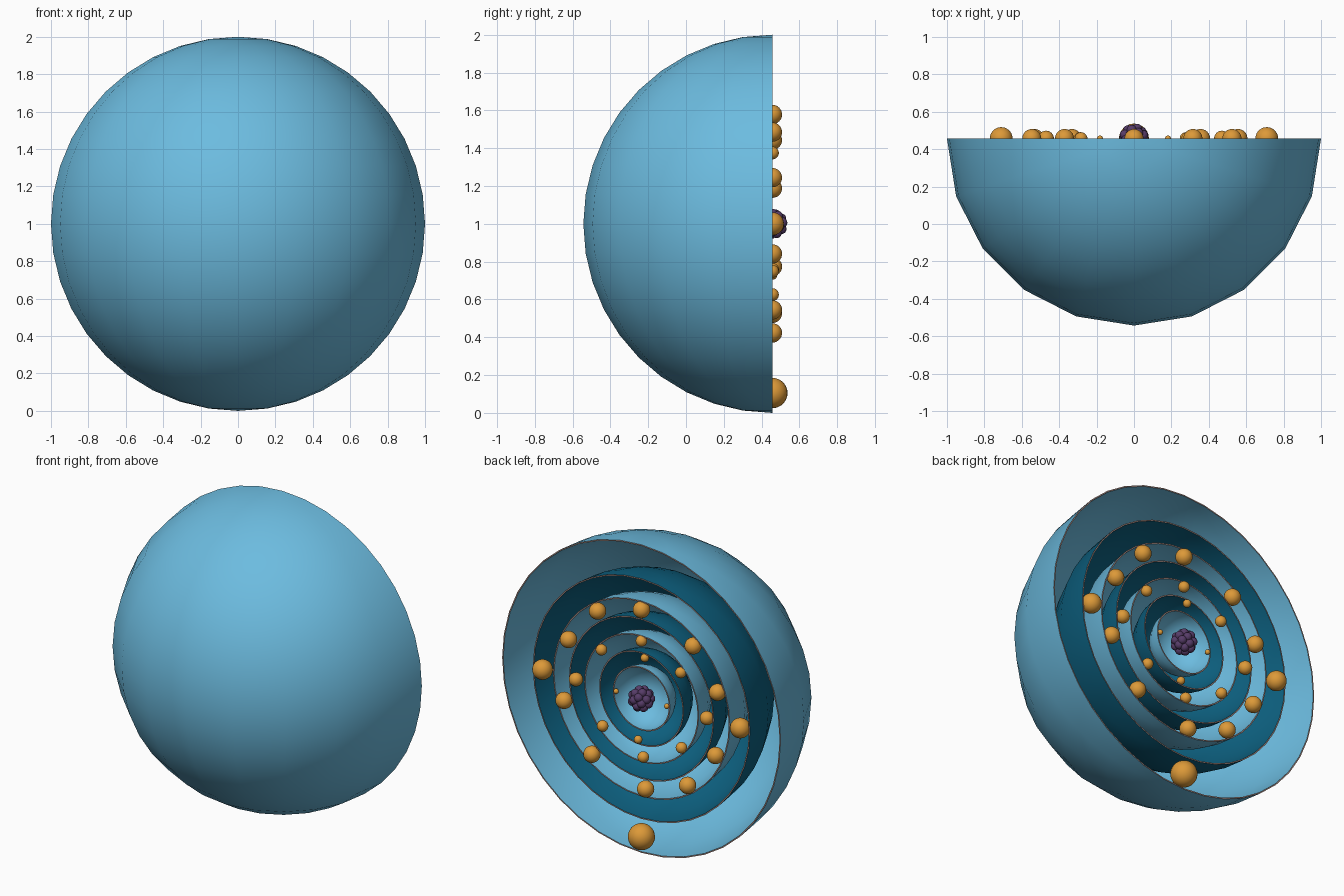
import bpy, bmesh, math
from mathutils import Vector, Matrix

if "Cube" in bpy.data.objects:
    bpy.data.objects.remove(bpy.data.objects["Cube"])

CENTRE = Vector((0, 0.457, 1.0))


def mat(name, col):
    m = bpy.data.materials.new(name)
    m.diffuse_color = (*col, 1)
    m.use_nodes = True
    m.node_tree.nodes["Principled BSDF"].inputs["Base Color"].default_value = m.diffuse_color
    return m


LIGHT = mat("light_blue", (0.15, 0.50, 0.74))
DARK = mat("deep_blue", (0.004, 0.12, 0.22))
RIM = mat("rim_grey_pink", (0.40, 0.27, 0.24))
ORANGE = mat("orange", (0.72, 0.32, 0.04))
PURPLE = mat("purple", (0.095, 0.045, 0.14))


def make(name, bm, mats):
    me = bpy.data.meshes.new(name)
    bm.to_mesh(me)
    bm.free()
    for m in mats:
        me.materials.append(m)
    ob = bpy.data.objects.new(name, me)
    ob.location = CENTRE
    bpy.context.collection.objects.link(ob)
    return ob


def half_shell(name, radius, colour, thick=0.008):
    """Half of a UV sphere, open towards +y, with a thin flat rim."""
    bm = bmesh.new()
    for r in (radius, radius - thick):
        made = bmesh.ops.create_uvsphere(bm, u_segments=20, v_segments=20, radius=r)
        if r < radius:
            faces = list({f for v in made["verts"] for f in v.link_faces})
            bmesh.ops.reverse_faces(bm, faces=faces)
    bmesh.ops.delete(bm, geom=[v for v in bm.verts if v.co.y > 1e-4], context='VERTS')
    for f in bm.faces:
        f.smooth = True
    edges = [e for e in bm.edges if e.is_boundary]
    rim = bmesh.ops.bridge_loops(bm, edges=edges)["faces"]
    for f in rim:
        f.material_index = 1
        f.smooth = False
        f.normal_update()
        if f.normal.y < 0:
            f.normal_flip()
    for e in edges:
        e.smooth = False
    return make(name, bm, [colour, RIM])


# nested shells, alternating colours
for i, r in enumerate((1.0, 0.78, 0.635, 0.52, 0.411, 0.303, 0.205)):
    half_shell(f"shell_{i + 1}", r, DARK if i % 2 else LIGHT)

# small balls resting inside each shell: (ball radius, orbit radius, angles)
ORBITS = [
    (0.080, 0.895, [270]),
    (0.061, 0.710, [0, 180]),
    (0.051, 0.578, [25, 57, 90, 130, 161, 203, 235, 267, 308, 344]),
    (0.042, 0.470, [0, 180]),
    (0.034, 0.375, [40, 90, 139, 220, 268, 318]),
    (0.025, 0.272, [95, 275]),
    (0.016, 0.182, [0, 180]),
]
for i, (br, orbit, angles) in enumerate(ORBITS):
    bm = bmesh.new()
    for a in angles:
        t = math.radians(a)
        pos = Vector((orbit * math.cos(t), 0, orbit * math.sin(t)))
        bmesh.ops.create_uvsphere(bm, u_segments=24, v_segments=16, radius=br,
                                  matrix=Matrix.Translation(pos))
    for f in bm.faces:
        f.smooth = True
    make(f"orbit_balls_{i + 1}", bm, [ORANGE])

# core: clustered balls spread evenly over a small sphere
bm = bmesh.new()
N = 26
for k in range(N):
    z = 1 - 2 * (k + 0.5) / N
    a = k * math.pi * (3 - math.sqrt(5))
    s = math.sqrt(1 - z * z)
    p = Vector((s * math.cos(a), s * math.sin(a), z)) * 0.055
    bmesh.ops.create_uvsphere(bm, u_segments=16, v_segments=10, radius=0.027,
                              matrix=Matrix.Translation(p))
for f in bm.faces:
    f.smooth = True
make("core_cluster", bm, [PURPLE])
